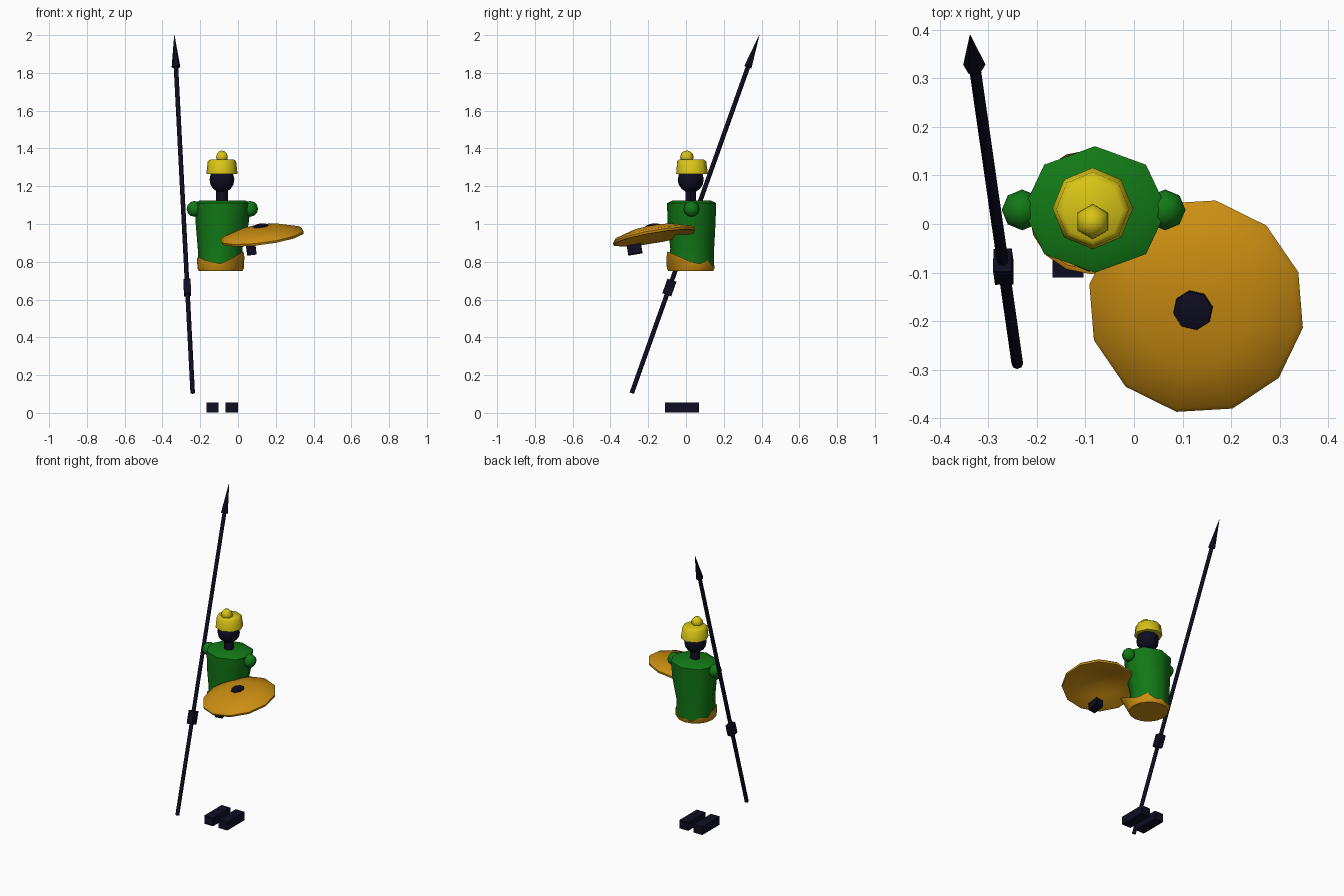
import bpy, bmesh, math
from mathutils import Vector, Matrix

cube = bpy.data.objects.get("Cube")
if cube:
    bpy.data.objects.remove(cube, do_unlink=True)


def material(name, rgb):
    m = bpy.data.materials.new(name)
    m.use_nodes = True
    col = (*rgb, 1)
    m.diffuse_color = col
    m.node_tree.nodes["Principled BSDF"].inputs["Base Color"].default_value = col
    return m


green = material("tunic green", (0.006, 0.19, 0.008))
orange = material("shield orange", (0.6, 0.27, 0.006))
yellow = material("hat yellow", (0.68, 0.55, 0.008))
navy = material("dark navy", (0.004, 0.004, 0.016))


def finish(name, bm, mat, matrix=None, angle=50):
    bmesh.ops.recalc_face_normals(bm, faces=bm.faces)
    me = bpy.data.meshes.new(name)
    bm.to_mesh(me)
    bm.free()
    me.materials.append(mat)
    ob = bpy.data.objects.new(name, me)
    bpy.context.collection.objects.link(ob)
    if matrix:
        ob.matrix_world = matrix
    bpy.ops.object.select_all(action="DESELECT")
    bpy.context.view_layer.objects.active = ob
    ob.select_set(True)
    bpy.ops.object.shade_smooth_by_angle(angle=math.radians(angle))
    return ob


def skin(bm, loops, start=True, end=True):
    # Bridge successive vertex loops and cap the ends
    n = len(loops[0])
    for a, b in zip(loops, loops[1:]):
        for i in range(n):
            j = (i + 1) % n
            bm.faces.new((a[i], a[j], b[j], b[i]))
    if start:
        bm.faces.new(loops[0])
    if end:
        bm.faces.new(loops[-1])


def loft(name, rings, sides, mat, matrix=None, turn=0, angle=50, start=True, end=True):
    # Each ring is (centre x, centre y, z, radius x, radius y)
    bm = bmesh.new()
    loops = []
    for cx, cy, z, rx, ry in rings:
        steps = [math.radians(turn) + math.tau * i / sides for i in range(sides)]
        loops.append([bm.verts.new((cx + rx * math.cos(t), cy + ry * math.sin(t), z)) for t in steps])
    skin(bm, loops, start, end)
    return finish(name, bm, mat, matrix, angle)


def turned(name, profile, sides, mat, matrix=None, **kw):
    return loft(name, [(0, 0, z, r, r) for r, z in profile], sides, mat, matrix, **kw)


def ball(name, loc, r, u, v, mat):
    bm = bmesh.new()
    bmesh.ops.create_uvsphere(bm, u_segments=u, v_segments=v, radius=r)
    return finish(name, bm, mat, Matrix.Translation(loc), angle=70)


def box(name, loc, size, mat, rot=None):
    bm = bmesh.new()
    bmesh.ops.create_cube(bm, size=1)
    bmesh.ops.scale(bm, vec=size, verts=bm.verts)
    mtx = Matrix.Translation(loc) @ (rot or Matrix())
    return finish(name, bm, mat, mtx, angle=30)


def aim(origin, direction):
    q = Vector((0, 0, 1)).rotation_difference(Vector(direction).normalized())
    return Matrix.Translation(origin) @ q.to_matrix().to_4x4()


# Torso, slightly pinched at the waist
loft("torso", [(-0.092, 0.025, 0.76, 0.118, 0.123),
               (-0.095, 0.033, 0.87, 0.118, 0.116),
               (-0.084, 0.029, 1.0, 0.14, 0.127),
               (-0.08, 0.03, 1.11, 0.148, 0.13),
               (-0.082, 0.03, 1.125, 0.12, 0.1)], 8, green)

# Ragged cloth hem, with one corner pulled up and out at the front left
tops = [0.80, 0.79, 0.81, 0.775, 0.78, 0.77, 0.79, 0.785,
        0.82, 0.825, 0.81, 0.80, 0.79, 0.815, 0.855, 0.825]
bm = bmesh.new()
low, mid, high = [], [], []
for i, top in enumerate(tops):
    t = math.tau * i / len(tops)
    flare = 1.02 + (0.38 if i == 14 else 0.1 if i in (13, 15) else 0)
    c, s = 0.122 * math.cos(t), 0.125 * math.sin(t)
    for loop, k, z in ((low, 0.95, 0.75), (mid, 1.01, 0.765), (high, flare, top)):
        loop.append(bm.verts.new((-0.092 + c * k, 0.025 + s * k, z)))
skin(bm, [low, mid, high], end=False)
finish("cloth_hem", bm, orange)

# Shoulders
for side, x in (("right", -0.23), ("left", 0.064)):
    ball(side + "_shoulder", (x, 0.029, 1.08), 0.042, 8, 6, green)

# Neck, head, hat and bobble
loft("neck", [(-0.084, 0.025, 1.1, 0.032, 0.028), (-0.084, 0.025, 1.2, 0.032, 0.028)], 8, navy)
ball("head", (-0.085, 0.025, 1.235), 0.069, 10, 8, navy)
loft("hat", [(-0.085, 0.03, 1.265, 0.07, 0.07),
             (-0.085, 0.032, 1.265, 0.083, 0.084),
             (-0.085, 0.03, 1.332, 0.075, 0.077),
             (-0.085, 0.028, 1.342, 0.062, 0.064)], 8, yellow)
ball("hat_bobble", (-0.085, 0.005, 1.353), 0.036, 6, 6, yellow)

# Feet
for side, x in (("right", -0.136), ("left", -0.033)):
    box(side + "_foot", (x, -0.02, 0.028), (0.064, 0.18, 0.054), navy)

# Spear with its gripping hand
base, tip = Vector((-0.24, -0.287, 0.105)), Vector((-0.337, 0.388, 2.0))
spear = tip - base
frame = aim(base, spear)
length = spear.length
turned("spear_shaft", [(0.012, 0), (0.012, length - 0.15)], 8, navy, frame)
turned("spear_head", [(0.023, length - 0.18), (0.001, length)], 6, navy, frame, angle=30)
box("right_hand", base.lerp(tip, 0.295), (0.038, 0.05, 0.08), navy, frame.to_3x3().to_4x4())

# Dished round shield, its boss and the hand beneath it
tilt = aim((0.127, -0.17, 0.944), (-0.13, -0.17, 1))
turned("shield", [(0.03, 0.028), (0.12, 0.014), (0.208, -0.018), (0.222, -0.018),
                  (0.225, -0.006), (0.215, 0.006), (0.12, 0.035), (0.04, 0.044)],
       12, orange, tilt, turn=-11)
turned("shield_boss", [(0.044, 0.036), (0.04, 0.05), (0.02, 0.057)], 8, navy, tilt, turn=10)
box("left_hand", (0.07, -0.272, 0.866), (0.05, 0.076, 0.05), navy, tilt.to_3x3().to_4x4())
